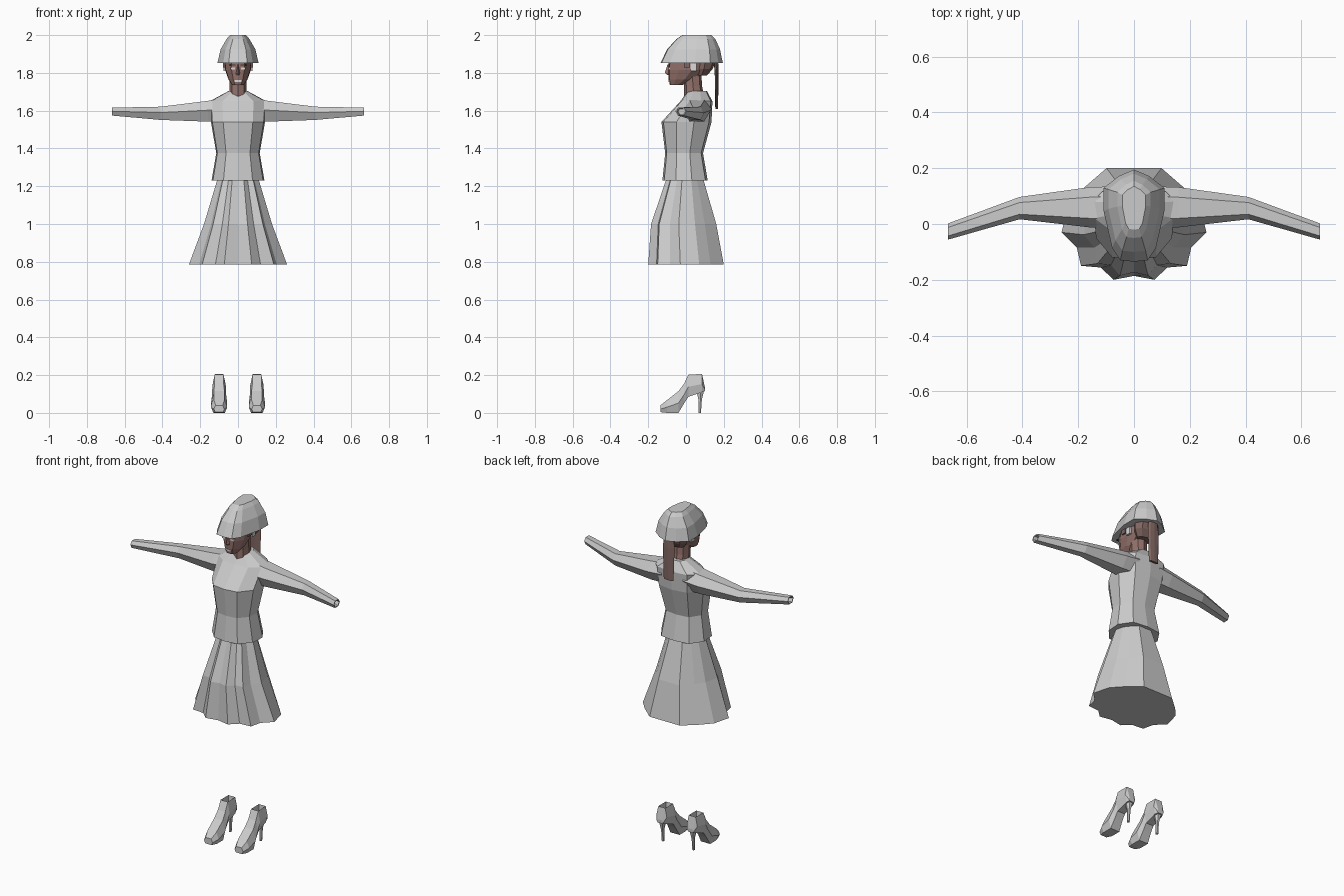
import bpy
import bmesh
from mathutils import Vector

default_cube = bpy.data.objects.get("Cube")
if default_cube:
    bpy.data.objects.remove(default_cube, do_unlink=True)


def make_material(name, red, green, blue):
    material = bpy.data.materials.new(name)
    material.use_nodes = True
    colour = (red, green, blue, 1)
    material.diffuse_color = colour
    material.node_tree.nodes["Principled BSDF"].inputs["Base Color"].default_value = colour
    return material


cloth = make_material("light_grey_cloth", .6, .6, .6)
skin = make_material("brown_skin", .3, .17, .15)
hair = make_material("dark_brown_hair", .23, .14, .125)
pale = make_material("pale_eye_grey", .72, .7, .7)
dark = make_material("dark_brow", .06, .035, .03)


def finish(name, mesh_data, material):
    """Turn a bmesh into a flat shaded object with one material."""
    bmesh.ops.recalc_face_normals(mesh_data, faces=mesh_data.faces)
    mesh = bpy.data.meshes.new(name)
    mesh_data.to_mesh(mesh)
    mesh_data.free()
    mesh.materials.append(material)
    part = bpy.data.objects.new(name, mesh)
    bpy.context.collection.objects.link(part)
    return part


def loft(rings):
    """Bridge closed rings of equal length and cap both ends."""
    mesh_data = bmesh.new()
    loops = [[mesh_data.verts.new(point) for point in ring] for ring in rings]
    for lower, upper in zip(loops, loops[1:]):
        count = len(lower)
        for i in range(count):
            j = (i + 1) % count
            mesh_data.faces.new((lower[i], lower[j], upper[j], upper[i]))
    mesh_data.faces.new(loops[0])
    mesh_data.faces.new(loops[-1])
    return mesh_data


def body_part(name, half_section, levels, material):
    """Stack a mirrored section; each level is height, half width, front, back."""
    mirrored = [(-x, y) for x, y in reversed(half_section) if x > 0]
    section = half_section + mirrored
    rings = []
    for height, width, front, back in levels:
        middle, depth = (front + back) / 2, (back - front) / 2
        rings.append([Vector((x * width, middle + y * depth, height)) for x, y in section])
    return finish(name, loft(rings), material)


def plate(name, centre, size, material):
    """Small box used for thin details."""
    mesh_data = bmesh.new()
    bmesh.ops.create_cube(mesh_data, size=1)
    bmesh.ops.scale(mesh_data, vec=size, verts=mesh_data.verts)
    bmesh.ops.translate(mesh_data, vec=centre, verts=mesh_data.verts)
    return finish(name, mesh_data, material)


# Fitted jacket with flared hem
torso_section = [(0, -1), (.55, -.92), (.95, -.4), (1, .3), (.65, .9), (0, 1)]
body_part("jacket", torso_section, [
    (1.23, .14, -.125, .115),
    (1.375, .115, -.11, .09),
    (1.54, .143, -.13, .135),
    (1.65, .15, -.03, .14),
    (1.705, .048, .01, .11),
], cloth)

# Pleated skirt with a scalloped hem
skirt_section = [(0, -.93), (.28, -1), (.46, -.78), (.73, -.75), (.79, -.42),
                 (1, -.15), (.9, .35), (.69, .65), (.38, 1), (0, 1)]
body_part("skirt", skirt_section, [
    (.785, .26, -.2, .2),
    (1, .18, -.185, .16),
    (1.25, .105, -.1, .088),
], cloth)

# Neck leaning forward into the head
neck_section = [(0, -1), (.7, -.75), (1, 0), (.7, .75), (0, 1)]
body_part("neck", neck_section, [
    (1.66, .047, -.012, .1),
    (1.73, .045, -.01, .085),
    (1.82, .045, -.02, .08),
], skin)

# Faceted head
head_section = [(0, -1), (.5, -.93), (.95, -.45), (1, .2), (.7, .75), (0, 1)]
body_part("head", head_section, [
    (1.735, .03, -.085, -.02),
    (1.765, .05, -.092, .05),
    (1.815, .068, -.095, .115),
    (1.86, .072, -.093, .14),
    (1.93, .06, -.07, .13),
], skin)

# Hair behind the head and hanging tail
body_part("back_hair", neck_section, [
    (1.785, .045, .055, .11),
    (1.82, .072, .05, .14),
    (1.875, .08, .045, .165),
], hair)
body_part("hair_tail", neck_section, [
    (1.61, .032, .155, .17),
    (1.8, .038, .152, .172),
    (1.88, .03, .145, .17),
], hair)

# Nose as a small wedge
body_part("nose", [(0, -1), (1, 1), (0, 1)], [
    (1.79, .014, -.1, -.085),
    (1.8, .014, -.112, -.085),
    (1.845, .006, -.098, -.085),
], skin)
plate("mouth", (0, -.0885, 1.757), (.036, .008, .01), pale)

# Bell shaped hat
hat_section = [(0, -1), (.45, -.97), (.72, -.7), (1, .1), (1, .6), (.5, .86), (0, 1)]
body_part("hat", hat_section, [
    (1.852, .109, -.135, .195),
    (1.925, .092, -.1, .18),
    (1.98, .06, -.05, .155),
    (2, .042, -.02, .135),
], cloth)

# Limb cross-section
hexagon = [(-1, .1), (-.55, 1), (.5, 1), (1, .1), (.5, -1), (-.55, -1)]


def sleeve(name, side):
    """Tapering arm; stations are reach, mid depth, mid height, half depth, half height."""
    stations = [
        (.07, .06, 1.605, .075, .06),
        (.16, .06, 1.597, .072, .055),
        (.41, .057, 1.586, .04, .035),
        (.667, -.027, 1.595, .029, .021),
        (.667, -.027, 1.595, .023, .016),
        (.64, -.02, 1.595, .022, .015),
    ]
    rings = [[(side * reach, y + u * depth, z + v * height) for u, v in hexagon]
             for reach, y, z, depth, height in stations]
    finish(name, loft(rings), cloth)


def shoe(name, side):
    """High heeled shoe; stations are depth, sole height, top height, half width."""
    outline = [(-.7, 0), (-1, .45), (-.65, 1), (.65, 1), (1, .45), (.7, 0)]
    stations = [
        (-.135, .004, .04, .028),
        (-.1, 0, .068, .043),
        (-.04, 0, .115, .043),
        (-.01, .05, .155, .037),
        (.013, .085, .204, .036),
        (.085, .11, .205, .034),
        (.1, .115, .135, .022),
    ]
    rings = [[(side * .1 + u * width, y, low + v * (high - low)) for u, v in outline]
             for y, low, high, width in stations]
    mesh_data = loft(rings)
    bmesh.ops.recalc_face_normals(mesh_data, faces=mesh_data.faces)
    opening = [face for face in mesh_data.faces
               if face.normal.z > .9 and face.calc_center_median().z > .2]
    bmesh.ops.inset_individual(mesh_data, faces=opening, thickness=.006, depth=-.04)
    finish(name, mesh_data, cloth)


def heel(name, side):
    """Slim heel widening towards the sole."""
    rings = [[(side * .1 + u * r, y + v * r, z) for u, v in hexagon]
             for z, y, r in [(0, .072, .007), (.07, .075, .009), (.125, .075, .022)]]
    finish(name, loft(rings), cloth)


# Paired parts on both sides
for label, side in (("left", 1), ("right", -1)):
    sleeve(label + "_sleeve", side)
    shoe(label + "_shoe", side)
    heel(label + "_heel", side)
    plate(label + "_eye", (side * .028, -.088, 1.824), (.024, .009, .01), pale)
    plate(label + "_brow", (side * .03, -.0885, 1.842), (.032, .009, .005), dark)
    plate(label + "_ear", (side * .07, .04, 1.83), (.012, .03, .04), pale)
    plate(label + "_side_lock", (side * .074, .005, 1.845), (.009, .03, .035), hair)
